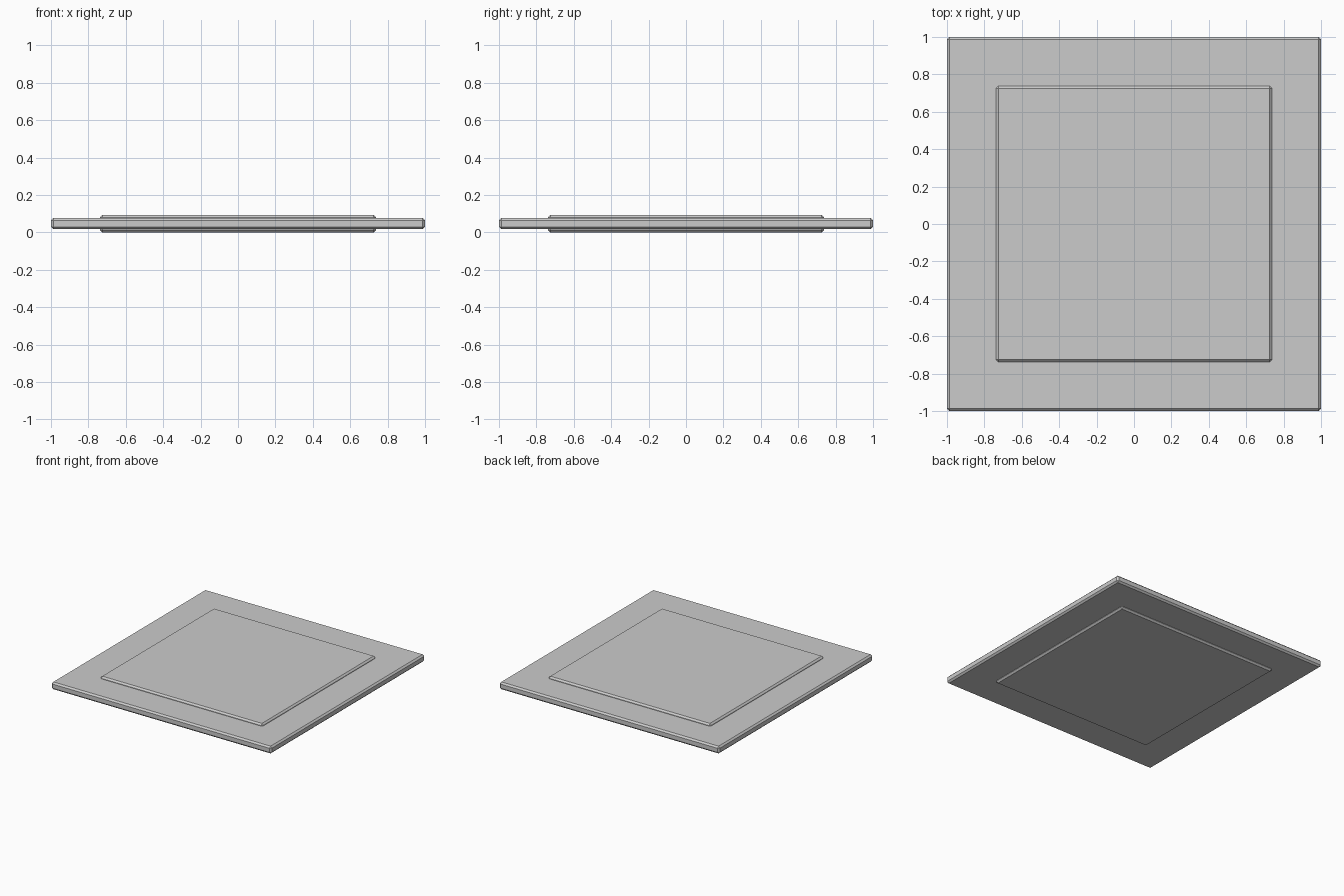
import bpy
import bmesh
from mathutils import Matrix

if "Cube" in bpy.data.objects:
    bpy.data.objects.remove(bpy.data.objects["Cube"])

CENTRE_Z = 0.047


def chamfered_slab(name, size, thickness, chamfer):
    """Square slab centred on the tile mid-plane with all edges chamfered."""
    bm = bmesh.new()
    bmesh.ops.create_cube(bm, size=1.0, matrix=Matrix.Diagonal((size, size, thickness, 1)))
    bmesh.ops.bevel(bm, geom=bm.edges[:], offset=chamfer, offset_type='OFFSET',
                    segments=1, profile=0.5, affect='EDGES')
    mesh = bpy.data.meshes.new(name)
    bm.to_mesh(mesh)
    bm.free()
    obj = bpy.data.objects.new(name, mesh)
    obj.location.z = CENTRE_Z
    bpy.context.collection.objects.link(obj)
    return obj


# Wide outer plate
chamfered_slab("base_plate", 2.0, 0.06, 0.013)

# Smaller panel standing proud of both faces
chamfered_slab("raised_panel", 1.477, 0.094, 0.013)
